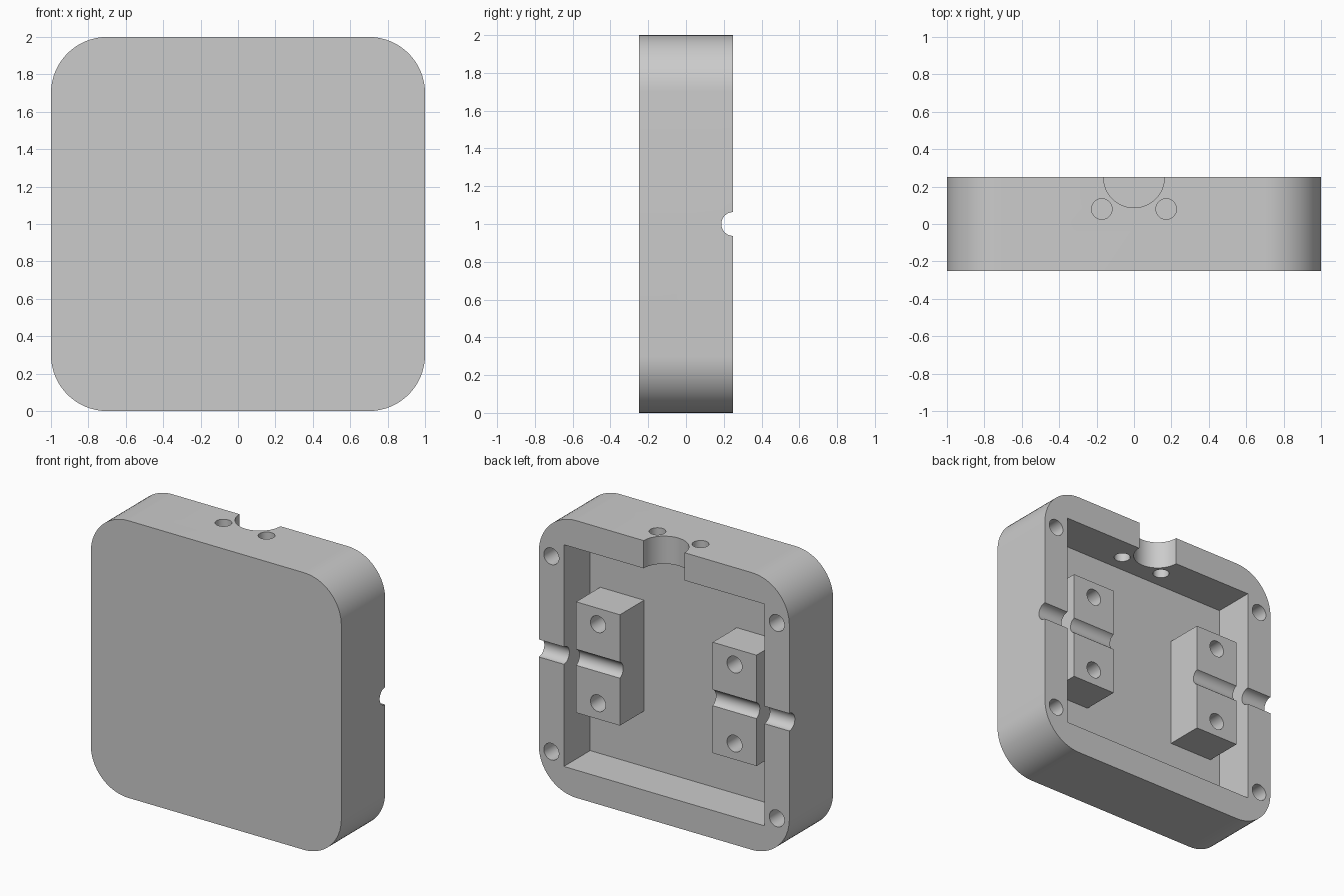
import bpy, bmesh, math
from mathutils import Matrix, Vector

cube = bpy.data.objects.get("Cube")
if cube:
    bpy.data.objects.remove(cube, do_unlink=True)

# Single grey material
grey = bpy.data.materials.new("plain_grey")
grey.use_nodes = True
colour = (0.6, 0.6, 0.6, 1)
grey.diffuse_color = colour
for node in grey.node_tree.nodes:
    if node.type == "BSDF_PRINCIPLED":
        node.inputs["Base Color"].default_value = colour

BACK = 0.25      # y of the open back
FLOOR = -0.05    # y of the recess floor
MID = 1.0        # height of the centre


def finish(bm, name):
    mesh = bpy.data.meshes.new(name)
    bmesh.ops.recalc_face_normals(bm, faces=bm.faces)
    bm.to_mesh(mesh)
    bm.free()
    mesh.materials.append(grey)
    obj = bpy.data.objects.new(name, mesh)
    bpy.context.scene.collection.objects.link(obj)
    return obj


def box(name, low, high, radius=0):
    low, high = Vector(low), Vector(high)
    bm = bmesh.new()
    bmesh.ops.create_cube(bm, size=1)
    bmesh.ops.scale(bm, vec=high - low, verts=bm.verts)
    bmesh.ops.translate(bm, vec=(low + high) / 2, verts=bm.verts)
    if radius:
        # Round only the edges running front to back
        edges = [e for e in bm.edges
                 if abs(e.verts[0].co.y - e.verts[1].co.y) > 0.1]
        bmesh.ops.bevel(bm, geom=edges, offset=radius, segments=16,
                        profile=0.5, affect="EDGES")
    return finish(bm, name)


def rod(name, start, end, radius):
    start, end = Vector(start), Vector(end)
    axis = end - start
    turn = axis.to_track_quat("Z", "Y").to_matrix().to_4x4()
    bm = bmesh.new()
    bmesh.ops.create_cone(bm, cap_ends=True, segments=48, radius1=radius,
                          radius2=radius, depth=axis.length,
                          matrix=Matrix.Translation((start + end) / 2) @ turn)
    return finish(bm, name)


def carve(obj, cutters):
    bpy.ops.object.select_all(action="DESELECT")
    bpy.context.view_layer.objects.active = obj
    obj.select_set(True)
    for cutter in cutters:
        cutter.hide_render = True
        mod = obj.modifiers.new("cut", "BOOLEAN")
        mod.operation = "DIFFERENCE"
        mod.solver = "EXACT"
        mod.object = cutter
        bpy.ops.object.modifier_apply(modifier=mod.name)
        bpy.data.objects.remove(cutter, do_unlink=True)
    bpy.ops.object.shade_smooth_by_angle(angle=math.radians(30))


def cable_groove():
    return rod("groove_cutter", (-1.2, BACK, MID), (1.2, BACK, MID), 0.063)


# Housing: rounded block with a square recess open at the back
housing = box("housing", (-1, -0.25, 0), (1, BACK, 2), radius=0.3)
cutters = [box("recess_cutter", (-0.8, FLOOR, 0.2), (0.8, 0.5, 1.8)),
           cable_groove(),
           rod("top_notch_cutter", (0, BACK, 1.6), (0, BACK, 2.2), 0.163)]
for side in (-1, 1):
    # Small holes through the top wall
    cutters.append(rod("top_hole_cutter", (side * 0.172, 0.08, 1.6),
                       (side * 0.172, 0.08, 2.2), 0.055))
    # Corner screw holes
    for z in (0.28, 1.69):
        cutters.append(rod("screw_cutter", (side * 0.9, FLOOR, z),
                           (side * 0.9, 0.4, z), 0.06))
carve(housing, cutters)

# Mounting blocks inside the recess, each grooved and drilled twice
for side, label in ((1, "left"), (-1, "right")):
    inner, outer = sorted((side * 0.37, side * 0.72))
    block = box(label + "_mounting_block", (inner, FLOOR - 0.01, MID - 0.4),
                (outer, BACK - 0.025, MID + 0.4))
    x = side * 0.545
    holes = [rod("block_hole_cutter", (x, 0, MID + dz), (x, 0.4, MID + dz), 0.06)
             for dz in (-0.285, 0.285)]
    carve(block, [cable_groove()] + holes)
